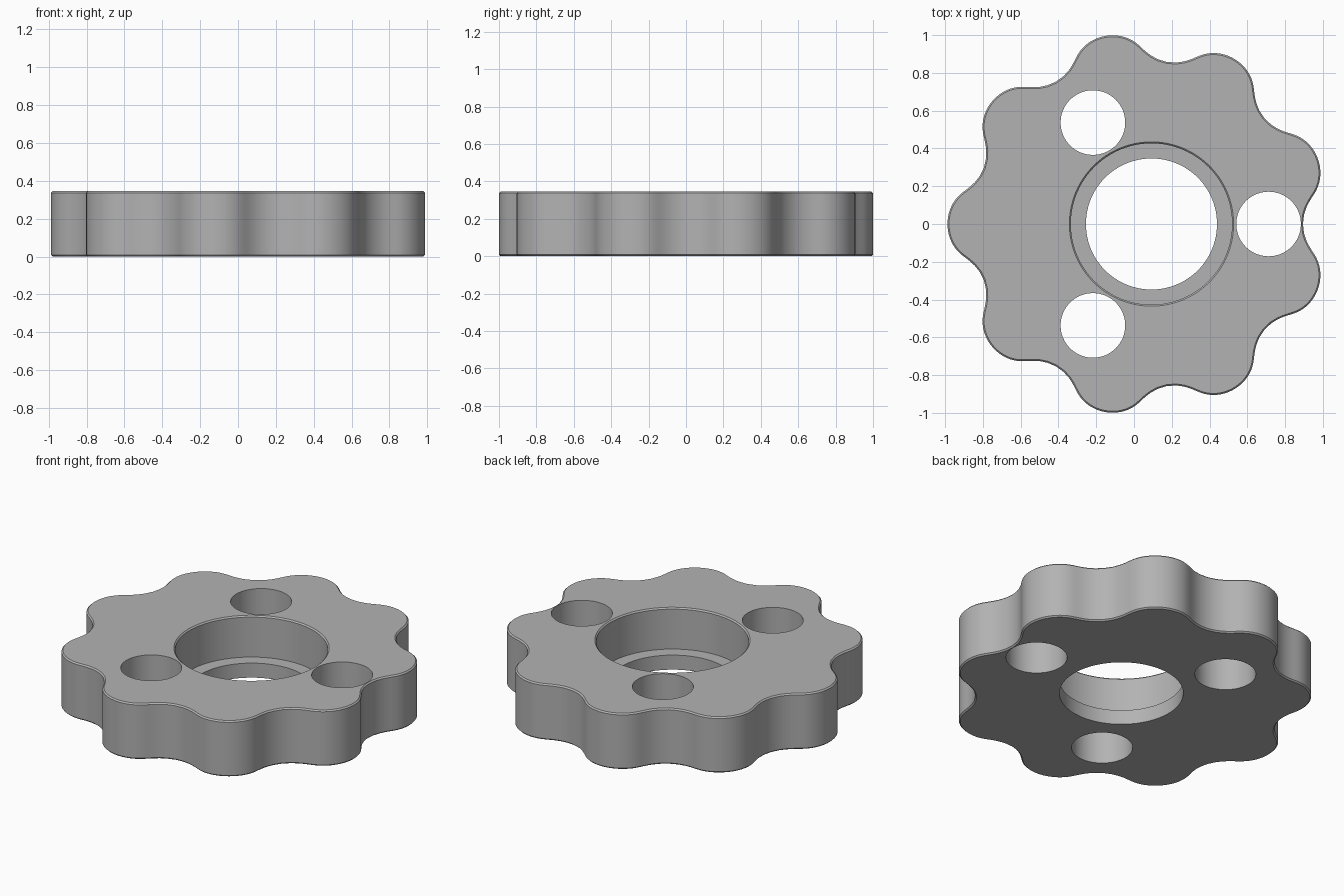
import bpy
import bmesh
from math import cos, sin, pi, hypot, radians

cube = bpy.data.objects.get("Cube")
if cube:
    bpy.data.objects.remove(cube, do_unlink=True)

HEIGHT = 0.345
LOBES = 9
ECC = 0.07             # half the lobe depth
PIN = 0.185            # roller radius that shapes the lobes
PITCH = 0.941 + PIN    # roller circle radius
DISC_X = 0.0235        # centre of the lobed outline
BORE_X = 0.0925        # centre of the bore and hole pattern
EDGE = 0.008           # edge break

steel = bpy.data.materials.new("steel grey")
steel.use_nodes = True
GREY = (0.45, 0.45, 0.45, 1)
steel.diffuse_color = GREY
steel.node_tree.nodes["Principled BSDF"].inputs["Base Color"].default_value = GREY


def lobed_ring(inset, z, count=LOBES * 40):
    """Cycloid outline: a trochoid offset inward by the roller radius."""
    n = LOBES + 1
    points = []
    for i in range(count):
        t = 2 * pi * i / count
        nx = PITCH * cos(t) - n * ECC * cos(n * t)
        ny = PITCH * sin(t) - n * ECC * sin(n * t)
        k = (PIN + inset) / hypot(nx, ny)
        points.append((DISC_X + PITCH * cos(t) - ECC * cos(n * t) - k * nx,
                       PITCH * sin(t) - ECC * sin(n * t) - k * ny, z))
    return points


def round_ring(x, y, radius, z, count=96):
    return [(x + radius * cos(2 * pi * i / count),
             y + radius * sin(2 * pi * i / count), z) for i in range(count)]


def loft(name, rings):
    """Closed solid skinned through stacked rings."""
    bm = bmesh.new()
    loops = [[bm.verts.new(p) for p in ring] for ring in rings]
    for low, high in zip(loops, loops[1:]):
        for i in range(len(low)):
            j = (i + 1) % len(low)
            bm.faces.new((low[i], low[j], high[j], high[i]))
    bm.faces.new(loops[0][::-1])
    bm.faces.new(loops[-1])
    mesh = bpy.data.meshes.new(name)
    bm.to_mesh(mesh)
    bm.free()
    mesh.materials.append(steel)
    obj = bpy.data.objects.new(name, mesh)
    bpy.context.collection.objects.link(obj)
    return obj


# Lobed disc with broken edges
disc = loft("cycloid_disc", [
    lobed_ring(EDGE, 0), lobed_ring(0, EDGE),
    lobed_ring(0, HEIGHT - EDGE), lobed_ring(EDGE, HEIGHT)])

# Stepped bore: through hole, bearing seat, flared top edge
cutters = [loft("bore_cutter", [
    round_ring(BORE_X, 0, r, z) for r, z in (
        (0.347, -0.1), (0.347, 0.09), (0.427, 0.09),
        (0.427, HEIGHT - EDGE), (0.427 + EDGE, HEIGHT), (0.427 + EDGE, 0.5))])]

# Three drive holes around the bore
for i in range(3):
    a = i * 2 * pi / 3
    x, y = BORE_X + 0.62 * cos(a), 0.62 * sin(a)
    cutters.append(loft("drive_hole_cutter", [
        round_ring(x, y, 0.171, z, 64) for z in (-0.1, 0.5)]))

bpy.ops.object.select_all(action='DESELECT')
disc.select_set(True)
bpy.context.view_layer.objects.active = disc
for cutter in cutters:
    mod = disc.modifiers.new("cut", 'BOOLEAN')
    mod.operation = 'DIFFERENCE'
    mod.solver = 'EXACT'
    mod.object = cutter
    bpy.ops.object.modifier_apply(modifier=mod.name)
    bpy.data.objects.remove(cutter, do_unlink=True)

bpy.ops.object.shade_smooth_by_angle(angle=radians(30))
